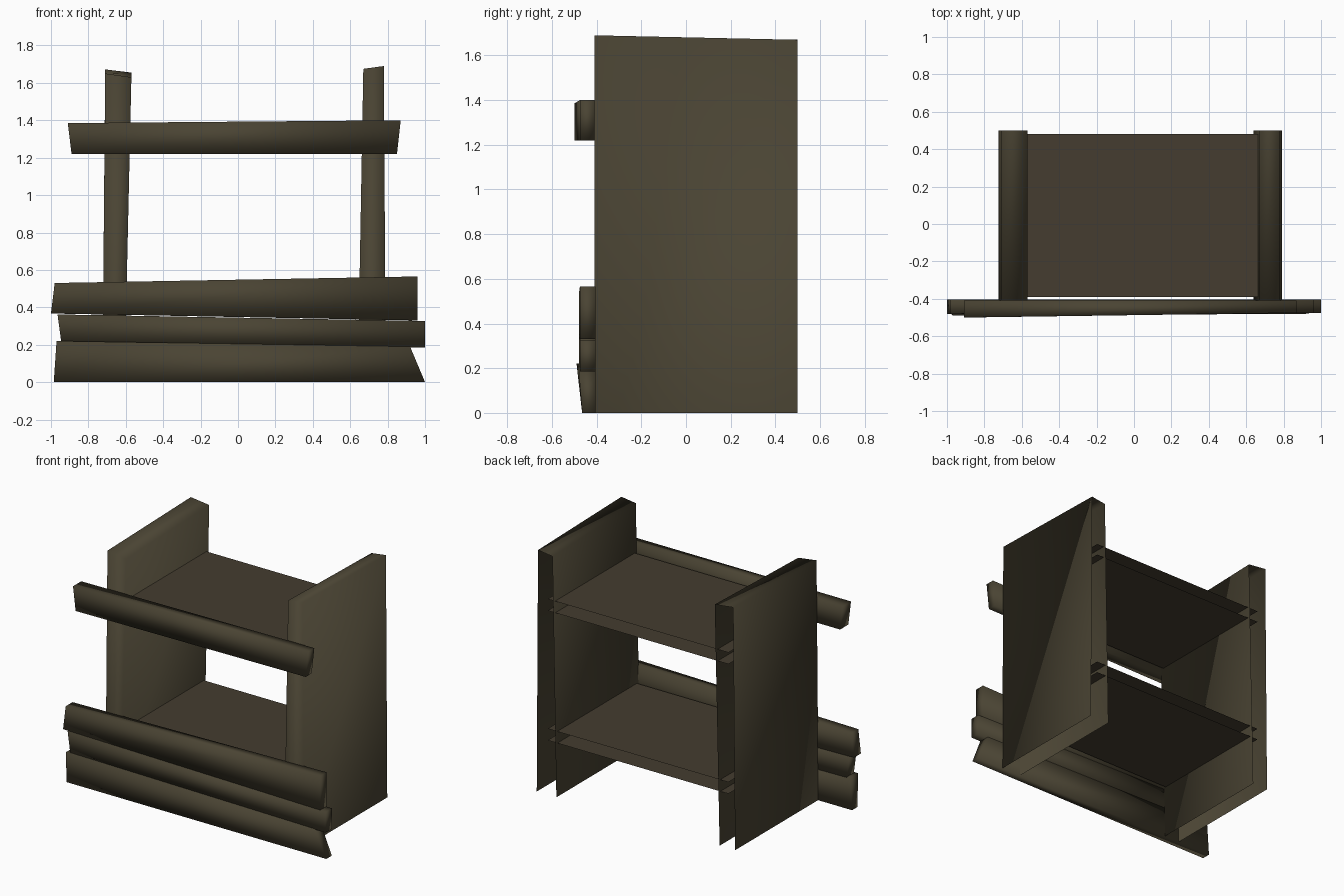
import bpy, bmesh

if "Cube" in bpy.data.objects:
    bpy.data.objects.remove(bpy.data.objects["Cube"])


def material(name, rgb):
    m = bpy.data.materials.new(name)
    m.diffuse_color = (*rgb, 1)
    m.use_nodes = True
    m.node_tree.nodes["Principled BSDF"].inputs["Base Color"].default_value = m.diffuse_color
    return m


wood = material("dark_weathered_wood", (0.068, 0.057, 0.033))
shelf_wood = material("dark_shelf_wood", (0.058, 0.046, 0.029))


def make(name, verts, faces, mat, smooth):
    me = bpy.data.meshes.new(name)
    me.from_pydata(verts, [], faces)
    me.materials.append(mat)
    for p in me.polygons:
        p.use_smooth = smooth
    ob = bpy.data.objects.new(name, me)
    bpy.context.collection.objects.link(ob)


# Corner order everywhere: bottom left, bottom right, top right, top left
FRONT, BACK = (0, 1, 2, 3), (7, 6, 5, 4)
BOTTOM, RIGHT, TOP, LEFT = (4, 5, 1, 0), (1, 5, 6, 2), (3, 2, 6, 7), (4, 0, 3, 7)


def plank(name, corners, front_y, back_y=-0.405):
    verts = [(x, y, z) for (x, z), y in zip(corners, front_y)]
    verts += [(x, back_y, z) for x, z in corners]
    make(name, verts, [FRONT, BACK, BOTTOM, RIGHT, TOP, LEFT], wood, True)


# Crooked front planks
plank("bottom_plank", [(-0.985, 0), (1.0, 0), (0.92, 0.19), (-0.97, 0.22)],
      (-0.465, -0.465, -0.48, -0.49))
plank("middle_plank", [(-0.945, 0.215), (1.0, 0.185), (1.0, 0.327), (-0.965, 0.362)],
      (-0.48, -0.475, -0.475, -0.48))
plank("upper_plank", [(-1.0, 0.367), (0.96, 0.33), (0.96, 0.565), (-0.98, 0.53)],
      (-0.48, -0.475, -0.475, -0.48))
plank("top_rail", [(-0.89, 1.22), (0.85, 1.22), (0.87, 1.40), (-0.91, 1.385)],
      (-0.50, -0.475, -0.475, -0.50), -0.41)


# Hollow side walls, open at the back and underneath
def side_wall(name, xs, front_top, back_top):
    x0, x1, x2, x3 = xs
    verts = []
    for y, (zl, zr) in ((-0.41, front_top), (0.5, back_top)):
        verts += [(x0, y, 0), (x1, y, 0), (x2, y, zr), (x3, y, zl)]
    make(name, verts, [FRONT, RIGHT, TOP, LEFT], wood, True)


side_wall("left_side_wall", (-0.725, -0.607, -0.57, -0.71), (1.65, 1.63), (1.672, 1.655))
side_wall("right_side_wall", (0.64, 0.79, 0.78, 0.67), (1.675, 1.69), (1.655, 1.67))

# Shelves: a top and a bottom sheet running into the hollow walls
for name, top in (("lower_shelf", 0.445), ("upper_shelf", 1.34)):
    verts = [(x, y, z) for z in (top, top - 0.08)
             for x, y in ((-0.66, -0.39), (0.72, -0.39), (0.72, 0.48), (-0.66, 0.48))]
    make(name, verts, [(0, 1, 2, 3), (7, 6, 5, 4)], shelf_wood, False)
